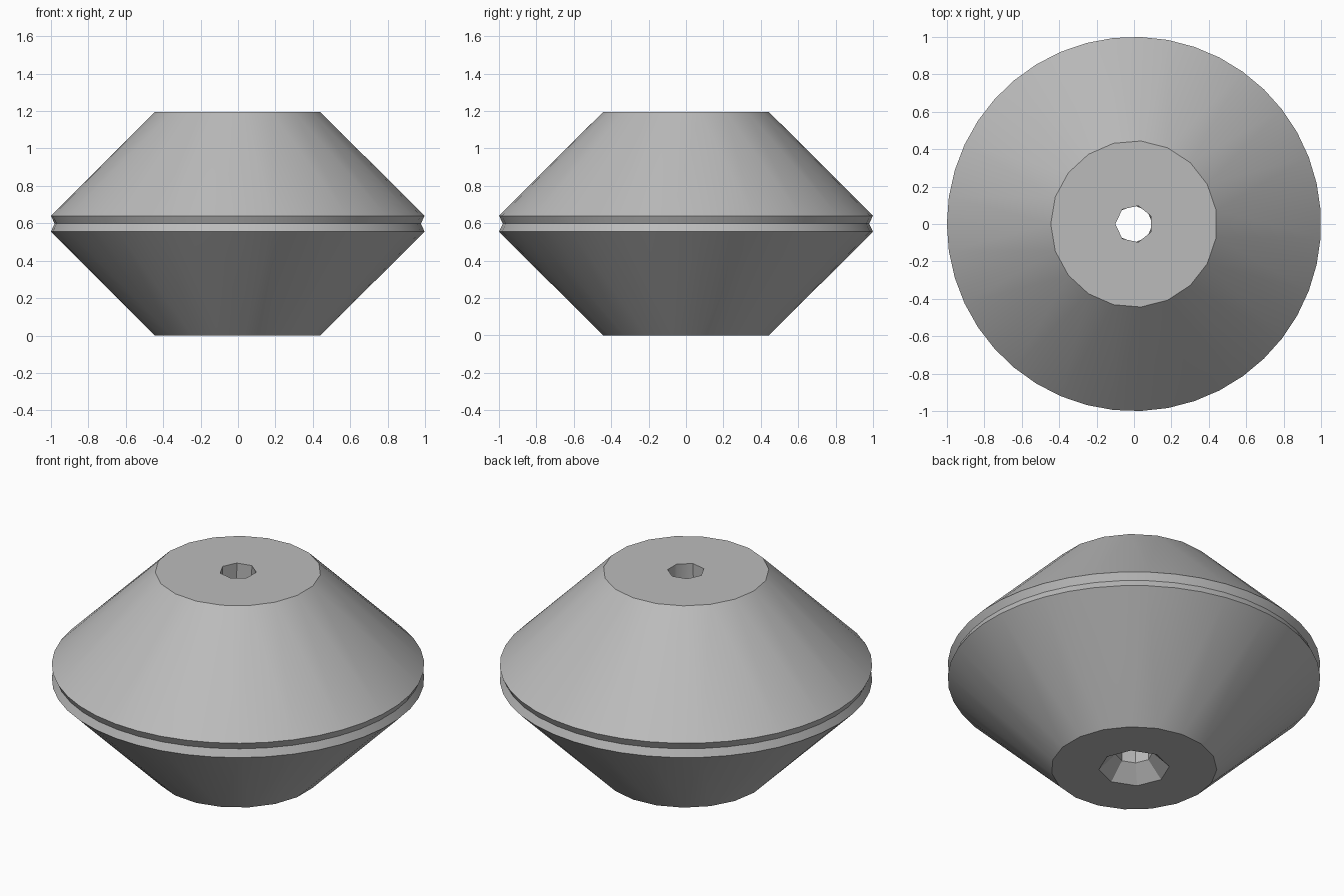
import bpy, bmesh
from math import cos, sin, pi

cube = bpy.data.objects.get("Cube")
if cube:
    bpy.data.objects.remove(cube, do_unlink=True)

# Plain grey material
grey = bpy.data.materials.new("plain grey")
grey.use_nodes = True
colour = (0.5, 0.5, 0.5, 1)
grey.diffuse_color = colour
grey.node_tree.nodes["Principled BSDF"].inputs["Base Color"].default_value = colour

# Closed profile of the roller: radius, height, sides
PROFILE = [
    (0.445, 1.195, 19),  # top rim
    (1.0, 0.64, 43),     # upper groove lip
    (0.98, 0.598, 43),   # groove bottom
    (1.0, 0.555, 43),    # lower groove lip
    (0.445, 0.0, 19),    # bottom rim
    (0.19, 0.0, 8),      # countersink mouth
    (0.10, 0.09, 8),     # countersink end
    (0.10, 1.195, 7),    # bore top
]


def ring(bm, radius, z, sides):
    angles = [pi + 2 * pi * i / sides for i in range(sides)]
    return [bm.verts.new((radius * cos(a), radius * sin(a), z)) for a in angles]


def stitch(bm, a, b):
    """Join two rings that may have different numbers of sides."""
    na, nb = len(a), len(b)
    if na == nb:
        for i in range(na):
            j = (i + 1) % na
            bm.faces.new((a[i], a[j], b[j], b[i]))
        return
    i = j = 0
    while i < na or j < nb:
        p, q = a[i % na], b[j % nb]
        if j == nb or (i < na and (i + 0.5) / na <= (j + 0.5) / nb):
            i += 1
            bm.faces.new((p, a[i % na], q))
        else:
            j += 1
            bm.faces.new((p, b[j % nb], q))


# Grooved double-cone roller with a countersunk bore
bm = bmesh.new()
rings = [ring(bm, *p) for p in PROFILE]
for k, current in enumerate(rings):
    stitch(bm, current, rings[(k + 1) % len(rings)])
bmesh.ops.recalc_face_normals(bm, faces=bm.faces)
mesh = bpy.data.meshes.new("grooved_roller")
bm.to_mesh(mesh)
bm.free()
mesh.materials.append(grey)
roller = bpy.data.objects.new("grooved_roller", mesh)
bpy.context.collection.objects.link(roller)

# Smooth cones, crisp rims
bpy.ops.object.select_all(action="DESELECT")
roller.select_set(True)
bpy.context.view_layer.objects.active = roller
bpy.ops.object.shade_smooth_by_angle(angle=pi / 6)
